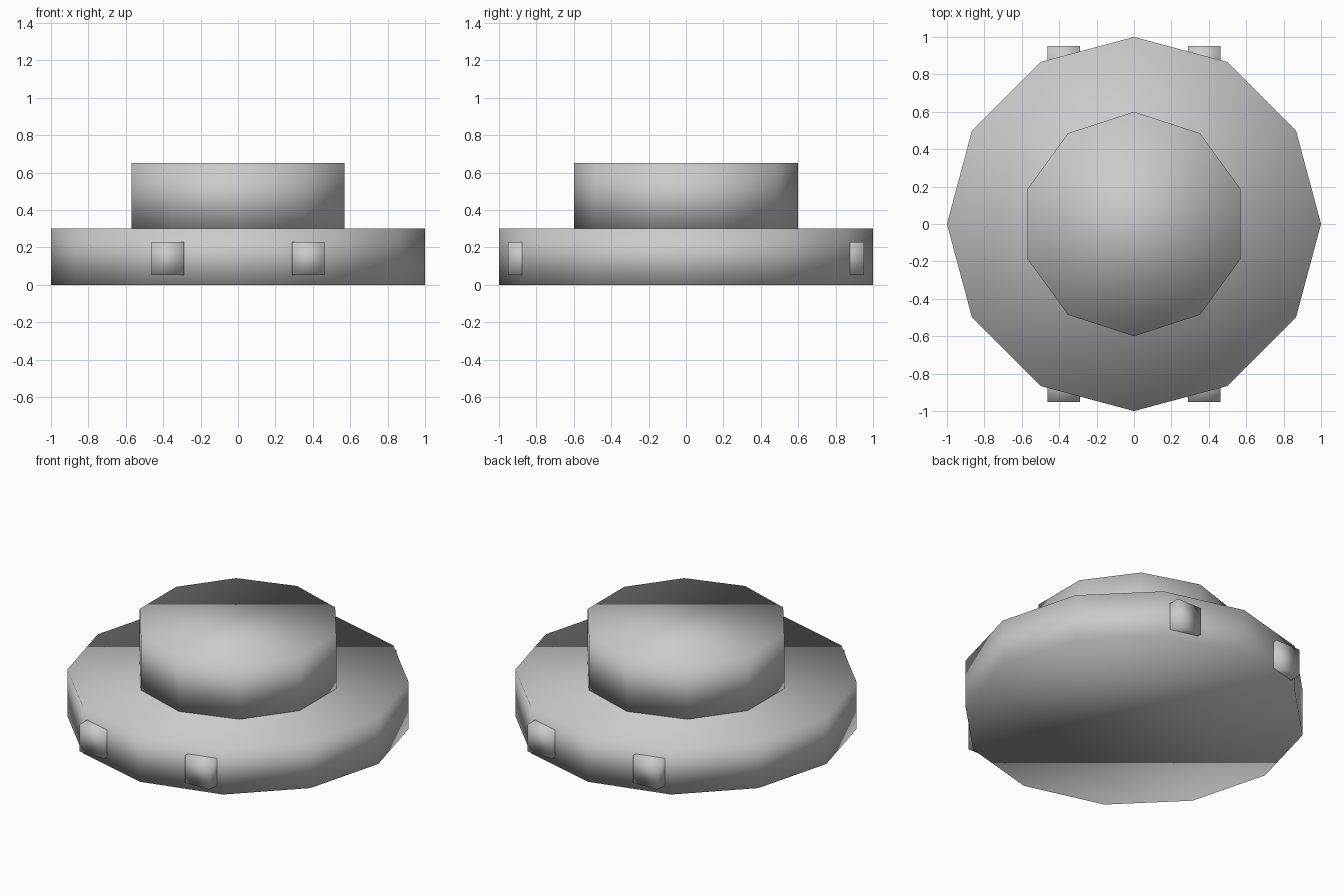
import bpy

if "Cube" in bpy.data.objects:
    bpy.data.objects.remove(bpy.data.objects["Cube"])


def finish(name):
    obj = bpy.context.object
    obj.name = name
    bpy.ops.object.shade_smooth()


def drum(name, sides, radius, bottom, top):
    bpy.ops.mesh.primitive_cylinder_add(
        vertices=sides, radius=radius, depth=top - bottom,
        location=(0, 0, (bottom + top) / 2))
    finish(name)


# Wide twelve-sided base and narrower ten-sided upper drum
drum("base", 12, 1.0, 0.0, 0.3)
drum("upper_drum", 10, 0.6, 0.3, 0.65)

# Four cube studs set into the rim, two in front and two behind
for y_name, y in (("front", -0.863), ("back", 0.863)):
    for x_name, x in (("left", -0.375), ("right", 0.375)):
        bpy.ops.mesh.primitive_cube_add(size=0.175, location=(x, y, 0.14))
        finish(f"{y_name}_{x_name}_stud")
